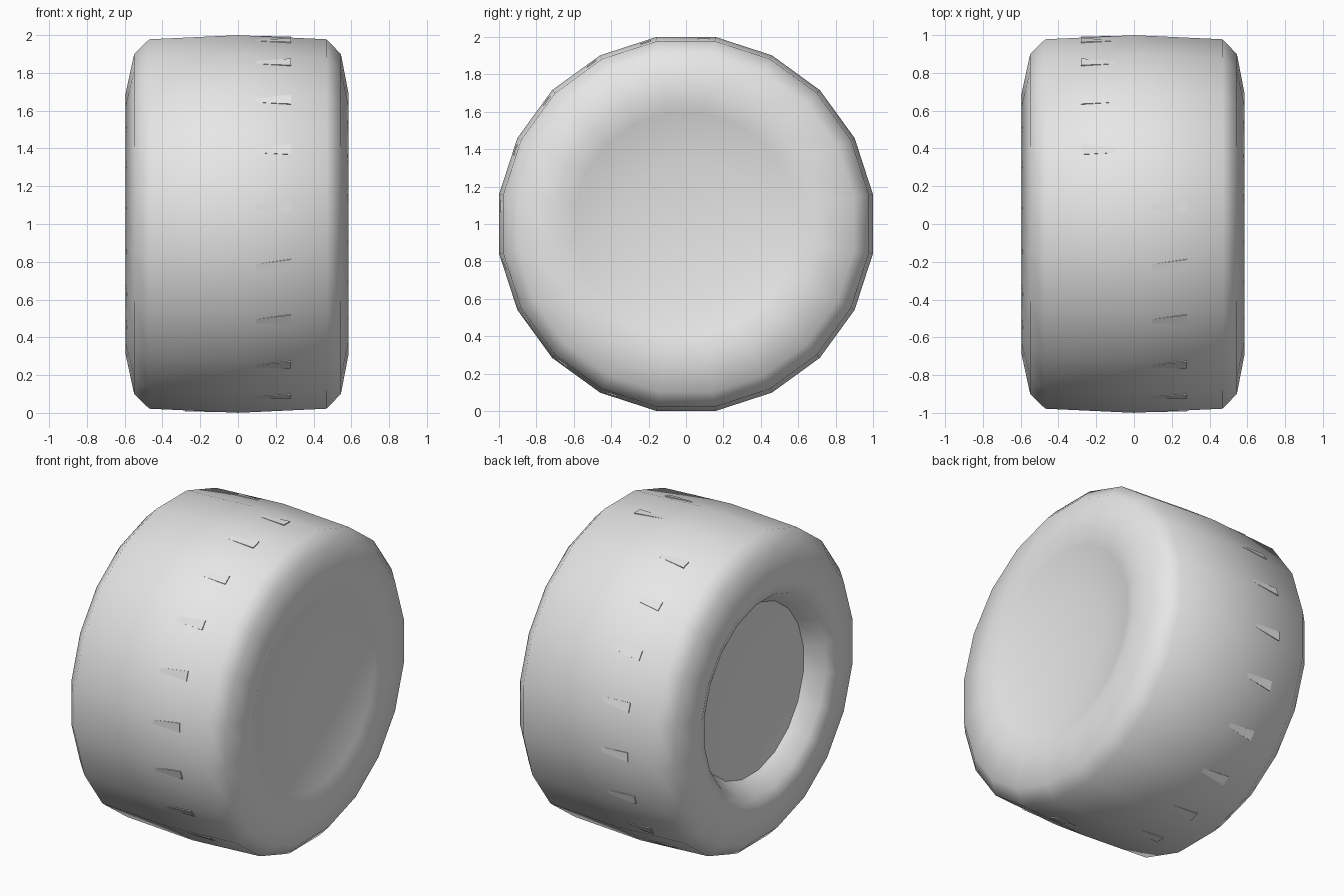
import bpy, bmesh, math

SIDES = 20
STEP = 2 * math.pi / SIDES
APOTHEM = math.cos(STEP / 2)

cube = bpy.data.objects.get("Cube")
if cube:
    bpy.data.objects.remove(cube, do_unlink=True)

grey = bpy.data.materials.new("plain grey")
grey.use_nodes = True
colour = (0.8, 0.8, 0.8, 1)
grey.diffuse_color = colour
grey.node_tree.nodes["Principled BSDF"].inputs["Base Color"].default_value = colour


def finish(name, bm, angle=None):
    bmesh.ops.recalc_face_normals(bm, faces=bm.faces)
    mesh = bpy.data.meshes.new(name)
    bm.to_mesh(mesh)
    bm.free()
    mesh.materials.append(grey)
    for poly in mesh.polygons:
        poly.use_smooth = angle is not None
    obj = bpy.data.objects.new(name, mesh)
    obj.location.z = 1
    bpy.context.collection.objects.link(obj)
    return obj


def lathe(name, profile):
    """Revolve (x, radius) points around the wheel axis."""
    bm = bmesh.new()
    rings = []
    for x, r in profile:
        if r == 0:
            rings.append([bm.verts.new((x, 0, 0))] * SIDES)
            continue
        rings.append([bm.verts.new((x, -r * math.cos((i + 0.5) * STEP),
                                    r * math.sin((i + 0.5) * STEP)))
                      for i in range(SIDES)])
    for a, b in zip(rings, rings[1:]):
        for i in range(SIDES):
            j = (i + 1) % SIDES
            corners = list(dict.fromkeys((a[i], a[j], b[j], b[i])))
            bm.faces.new(corners)
    return finish(name, bm, 60)


# Tyre: crowned tread, rounded shoulders, shallow dish on one side, deep well on the other
lathe("tyre", [
    (0.49, 0), (0.505, 0.35), (0.55, 0.6), (0.585, 0.7),
    (0.545, 0.91), (0.47, 0.99), (0, 1.012), (-0.47, 0.99), (-0.55, 0.91),
    (-0.595, 0.7), (-0.56, 0.62), (-0.45, 0.54), (-0.38, 0.5), (-0.38, 0),
])

# Hub: slightly concave disc set into the well
lathe("hub_disc", [(-0.455, 0.545), (-0.42, 0.3), (-0.41, 0)])

# Tread teeth: low wedges lying on the flats, mirrored between front and back
bm = bmesh.new()
for k in range(SIDES):
    angle = k * STEP
    side = 1 if math.cos(angle) > 0 else -1

    def place(x, u, lift):
        h = (1.012 - 0.047 * abs(x)) * APOTHEM + lift
        return bm.verts.new((x * side, -h * math.cos(angle) + u * math.sin(angle),
                             h * math.sin(angle) + u * math.cos(angle)))

    tip = place(-0.05, 0.08, 0)
    top = [place(0.28, u, 0.006) for u in (0.065, 0.125)]
    base = [place(0.28, u, -0.004) for u in (0.065, 0.125)]
    bm.faces.new((tip, top[0], top[1]))
    bm.faces.new((tip, base[1], base[0]))
    bm.faces.new((top[0], base[0], base[1], top[1]))
    bm.faces.new((tip, base[0], top[0]))
    bm.faces.new((tip, top[1], base[1]))
finish("tread_teeth", bm)
